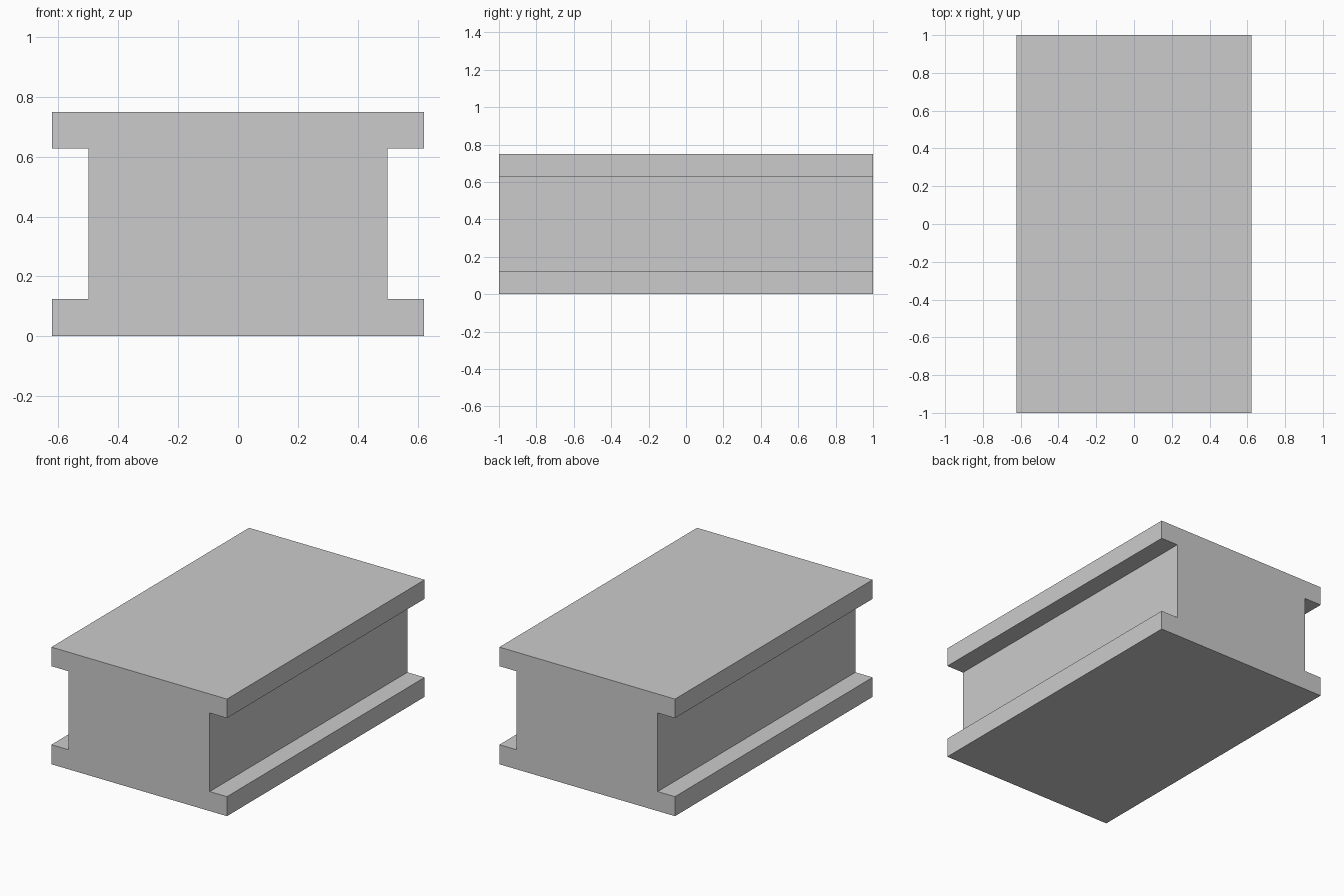
import bpy
import bmesh

if "Cube" in bpy.data.objects:
    bpy.data.objects.remove(bpy.data.objects["Cube"])

FLANGE_X, WEB_X = 0.622, 0.5
HEIGHT, LOW, HIGH = 0.75, 0.125, 0.628
HALF_LENGTH = 1.0

# Right half of the I-shaped cross-section, mirrored for the left half
right = [(FLANGE_X, 0), (FLANGE_X, LOW), (WEB_X, LOW),
         (WEB_X, HIGH), (FLANGE_X, HIGH), (FLANGE_X, HEIGHT)]
profile = right + [(-x, z) for x, z in reversed(right)]

# Beam: extrude the cross-section from front to back
bm = bmesh.new()
face = bm.faces.new([bm.verts.new((x, -HALF_LENGTH, z)) for x, z in profile])
extruded = bmesh.ops.extrude_face_region(bm, geom=[face], use_keep_orig=True)
back = [v for v in extruded["geom"] if isinstance(v, bmesh.types.BMVert)]
bmesh.ops.translate(bm, verts=back, vec=(0, 2 * HALF_LENGTH, 0))
bmesh.ops.recalc_face_normals(bm, faces=bm.faces)

mesh = bpy.data.meshes.new("beam")
bm.to_mesh(mesh)
bm.free()
bpy.context.collection.objects.link(bpy.data.objects.new("beam", mesh))
